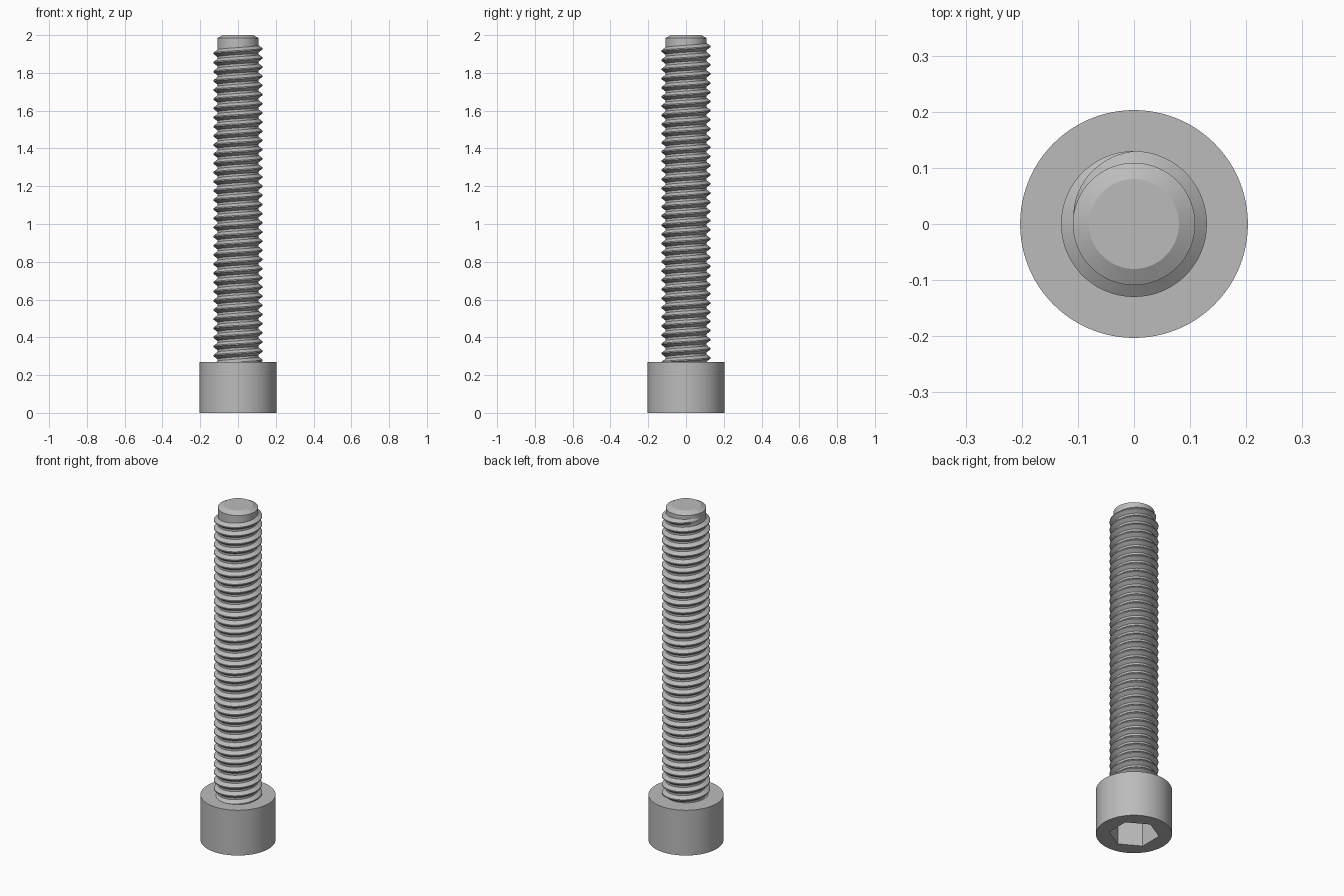
import bpy, bmesh, math
from math import cos, sin, pi, tau

if "Cube" in bpy.data.objects:
    bpy.data.objects.remove(bpy.data.objects["Cube"])

HEAD_R, HEAD_H = 0.203, 0.27
CORE_R, CREST_R = 0.109, 0.13
PITCH = 0.0485

steel = bpy.data.materials.new("steel grey")
steel.use_nodes = True
steel.diffuse_color = (0.5, 0.5, 0.5, 1)
steel.node_tree.nodes["Principled BSDF"].inputs["Base Color"].default_value = (0.5, 0.5, 0.5, 1)


def finish(obj):
    obj.data.materials.clear()
    obj.data.materials.append(steel)
    bpy.ops.object.select_all(action="DESELECT")
    obj.select_set(True)
    bpy.context.view_layer.objects.active = obj
    bpy.ops.object.shade_smooth_by_angle(angle=math.radians(20))


def mesh_object(name, bm):
    bmesh.ops.recalc_face_normals(bm, faces=bm.faces)
    mesh = bpy.data.meshes.new(name)
    bm.to_mesh(mesh)
    bm.free()
    obj = bpy.data.objects.new(name, mesh)
    bpy.context.collection.objects.link(obj)
    return obj


def lathe(name, profile, sides):
    """Stack of rings (radius, height) with capped ends."""
    bm = bmesh.new()
    rings = [[bm.verts.new((r * cos(tau * i / sides), r * sin(tau * i / sides), z))
              for i in range(sides)] for r, z in profile]
    for low, high in zip(rings, rings[1:]):
        for i in range(sides):
            j = (i + 1) % sides
            bm.faces.new((low[i], low[j], high[j], high[i]))
    bm.faces.new(rings[0])
    bm.faces.new(rings[-1])
    return mesh_object(name, bm)


# Cylindrical head with a hexagonal socket in its underside
head = lathe("head", [(HEAD_R, 0), (HEAD_R, HEAD_H)], 96)
cutter = lathe("socket_cutter", [(0.135, -0.05), (0.135, 0.16)], 6)
cutter.rotation_euler.z = pi / 6
cutter.hide_render = True
socket = head.modifiers.new("hex socket", "BOOLEAN")
socket.operation = "DIFFERENCE"
socket.solver = "EXACT"
socket.object = cutter
bpy.context.view_layer.objects.active = head
head.select_set(True)
bpy.ops.object.modifier_apply(modifier=socket.name)
bpy.data.objects.remove(cutter)
finish(head)

# Shank core with a chamfered tip
shank = lathe("shank", [(CORE_R, HEAD_H - 0.03), (CORE_R, 1.984), (0.08, 2.0)], 96)
finish(shank)

# Right-handed helical ridge that fades out over its last quarter turn
STEPS = 60
END_Z, END_ANGLE = 1.952, pi
count = int((END_Z - HEAD_H + 0.02) / PITCH * STEPS)
bm = bmesh.new()
sections = []
for k in range(count + 1):
    back = (count - k) / STEPS
    angle = END_ANGLE - tau * back
    z = END_Z - PITCH * back
    fade = min(1, back * 4)
    crest = CORE_R - 0.002 + (CREST_R - CORE_R + 0.002) * fade
    root = CORE_R - 0.004
    section = [(root, -0.0215), (crest, -0.003), (crest, 0.003), (root, 0.0215)]
    sections.append([bm.verts.new((r * cos(angle), r * sin(angle), z + dz))
                     for r, dz in section])
for a, b in zip(sections, sections[1:]):
    for i in range(4):
        j = (i + 1) % 4
        bm.faces.new((a[i], b[i], b[j], a[j]))
bm.faces.new(sections[0])
bm.faces.new(sections[-1])
thread = mesh_object("thread", bm)
finish(thread)
